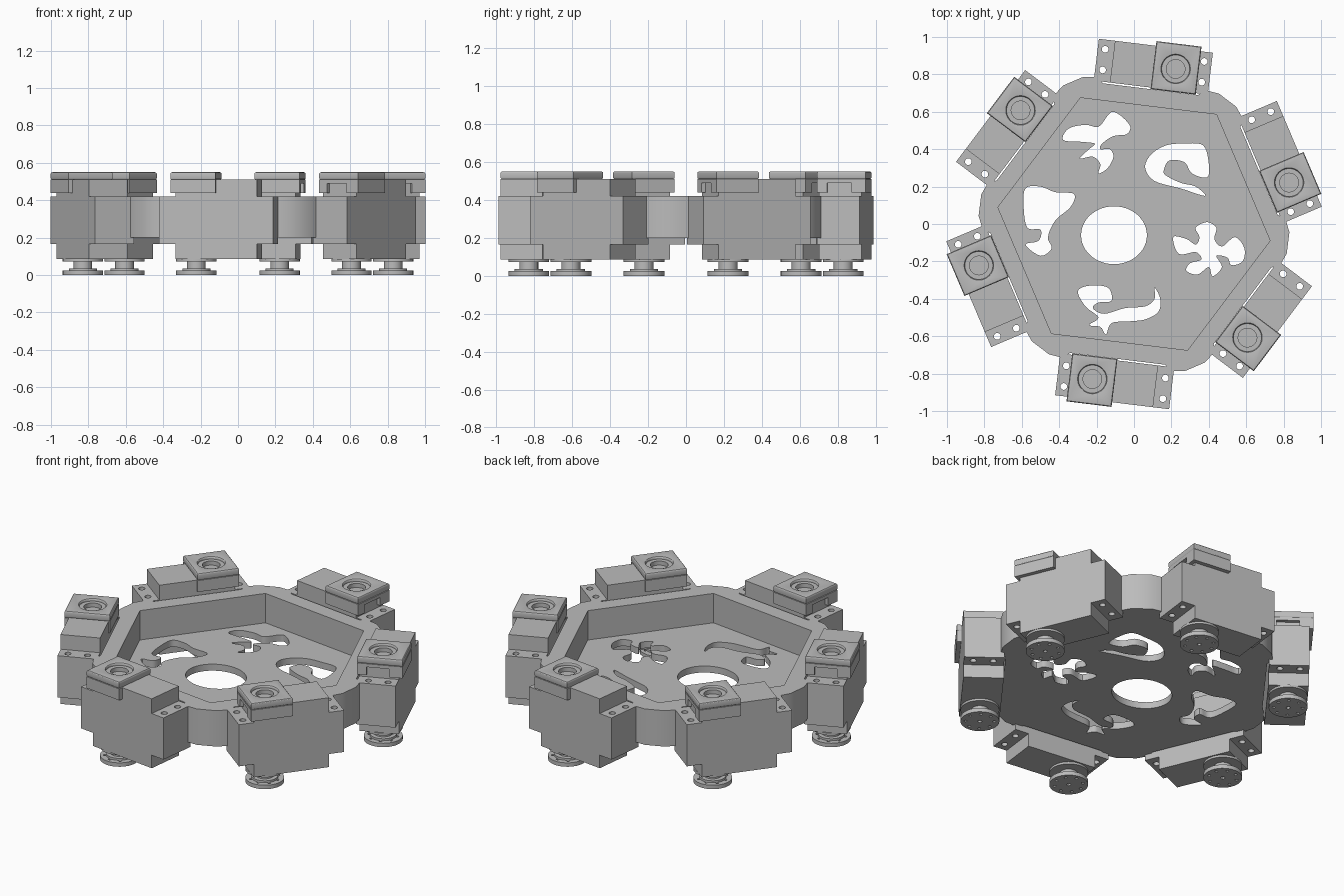
import bpy
import bmesh
from math import cos, sin, radians, tau
from mathutils import Matrix, Vector

default_cube = bpy.data.objects.get("Cube")
if default_cube:
    bpy.data.objects.remove(default_cube)

# One plain grey for the whole frame
grey = bpy.data.materials.new("plain_grey")
grey.use_nodes = True
colour = (0.5, 0.5, 0.5, 1)
grey.diffuse_color = colour
grey.node_tree.nodes["Principled BSDF"].inputs["Base Color"].default_value = colour


def rectangle(left, right, near, far):
    return [(left, near), (right, near), (right, far), (left, far)]


def circle(x, y, radius, sides=32, squash=1.0):
    angles = [tau * i / sides for i in range(sides)]
    return [(x + radius * cos(a), y + radius * squash * sin(a)) for a in angles]


def smooth_loop(points, steps=5):
    """Closed smooth outline through points given in hundredths."""
    pts = [Vector(p) / 100 for p in points]
    count, loop = len(pts), []
    for i in range(count):
        a, b, c, d = (pts[(i + k) % count] for k in (-1, 0, 1, 2))
        for s in range(steps):
            t = s / steps
            loop.append(b + (c - a) * t / 2 + (a * 2 - b * 5 + c * 4 - d) * t**2 / 2
                        + (b * 3 - a - c * 3 + d) * t**3 / 2)
    return loop


def slab(name, loops, bottom, top, bevel=0.0, turn=None):
    """Mesh of a filled outline, with inner loops as holes, raised bottom to top."""
    curve = bpy.data.curves.new(name, "CURVE")
    curve.dimensions = "2D"
    curve.fill_mode = "BOTH"
    curve.extrude = (top - bottom) / 2 - bevel
    curve.bevel_depth = bevel
    curve.bevel_resolution = 2
    curve.offset = -bevel
    for loop in loops:
        spline = curve.splines.new("POLY")
        spline.points.add(len(loop) - 1)
        for point, xy in zip(spline.points, loop):
            point.co = (xy[0], xy[1], 0, 1)
        spline.use_cyclic_u = True
    temp = bpy.data.objects.new(name, curve)
    bpy.context.collection.objects.link(temp)
    graph = bpy.context.evaluated_depsgraph_get()
    mesh = bpy.data.meshes.new_from_object(temp.evaluated_get(graph))
    bpy.data.objects.remove(temp)
    bpy.data.curves.remove(curve)
    mesh.transform(Matrix.Translation((0, 0, (bottom + top) / 2)))
    if turn:
        mesh.transform(turn)
    bm = bmesh.new()
    bm.from_mesh(mesh)
    bmesh.ops.remove_doubles(bm, verts=bm.verts, dist=0.00005)
    bmesh.ops.recalc_face_normals(bm, faces=bm.faces)
    bm.to_mesh(mesh)
    bm.free()
    mesh.shade_smooth()
    mesh.set_sharp_from_angle(angle=radians(30))
    mesh.materials.clear()
    mesh.materials.append(grey)
    mesh.name = name
    return mesh


def place(name, mesh, angle=0.0):
    obj = bpy.data.objects.new(name, mesh)
    obj.rotation_euler.z = angle
    bpy.context.collection.objects.link(obj)


# Chassis: six-sided tray with bowed corners between the servo bays
def polar(radius, degrees):
    return (radius * cos(radians(degrees)), radius * sin(radians(degrees)))


corners = [53 + 60 * k for k in range(6)]
corner_shape = [(-10.6, 0.77), (-9, 0.81), (-4, 0.832), (4, 0.832), (9, 0.81), (10.6, 0.77)]
outline = [polar(r, c + d) for c in corners for d, r in corner_shape]
inner_hexagon = [polar(0.733, c) for c in corners]
place("chassis_rim", slab("chassis_rim", [outline, inner_hexagon], 0.2, 0.42))

# Decorative cutouts through the tray floor
back_left_cutout = smooth_loop([
    (-38, 45), (-35, 51), (-26, 53), (-19, 52), (-14, 58), (-11, 60), (-6, 57), (-2, 52),
    (-4, 48), (-11, 47), (-17, 43), (-18, 40), (-13, 40), (-11, 36), (-14, 30), (-19, 27),
    (-18, 32), (-22, 36), (-29, 35), (-24, 40), (-21, 43), (-29, 44)])
back_right_cutout = smooth_loop([
    (39, 25), (40, 32), (37, 42), (27, 43), (17, 42), (9, 37), (6, 30), (11, 23), (25, 19),
    (38, 15), (33, 20), (25, 22), (17, 26), (16, 29), (19, 34), (27, 33), (31, 27)])
right_cutout = smooth_loop([
    (21, -7), (28, -8), (33, -11), (35, -7), (33, -2), (39, 1), (44, -2), (43, -8),
    (47, -12), (54, -7), (59, -13), (58, -20), (52, -22), (50, -18), (44, -17), (47, -23),
    (42, -28), (40, -23), (34, -27), (28, -25), (30, -21), (36, -19), (33, -15), (24, -16)])
front_cutout = smooth_loop([
    (-30, -36), (-24, -33), (-14, -34), (-12, -41), (-19, -42), (-22, -45), (-16, -48),
    (-5, -45), (6, -44), (11, -40), (11, -34), (14, -40), (13, -47), (6, -51), (-2, -52),
    (-12, -53), (-15, -59), (-18, -55), (-24, -54), (-19, -50), (-26, -44)])
left_cutout = smooth_loop([
    (-58, 19), (-50, 20), (-42, 17), (-32, 16), (-34, 9), (-42, 2), (-46, -7), (-44, -13),
    (-50, -17), (-58, -11), (-51, -9), (-50, -3), (-57, -2), (-59, 9)])
centre_hole = circle(-0.107, -0.06, 0.176, 48, 0.88)
floor_loops = [inner_hexagon, centre_hole, back_left_cutout, back_right_cutout,
               right_cutout, front_cutout, left_cutout]
place("chassis_floor", slab("chassis_floor", floor_loops, 0.2, 0.24))

# Servo parts, shaped for the back bay: x runs along the bay, y points outward
near, far = 0.735, 0.96
axis = (0.12, 0.85)
cap_near, cap_far, cap_end = 0.727, 0.985, 0.243
body_half = 0.22


def ear(left, right, hole_x):
    holes = [circle(hole_x, y, 0.018, 16) for y in (0.797, 0.908)]
    return [rectangle(left, right, near, far)] + holes


# Cap skirt is a notched profile swept along the bay
skirt = [(cap_near, 0.44), (0.78, 0.44), (0.78, 0.49), (0.908, 0.49), (0.908, 0.44),
         (cap_far, 0.44), (cap_far, 0.51), (cap_near, 0.51)]
sweep_along_bay = Matrix(((0, 0, 1, 0), (1, 0, 0, 0), (0, 1, 0, 0), (0, 0, 0, 1)))
bolt_holes = [circle(axis[0] + 0.08 * cos(tau * i / 8), axis[1] + 0.08 * sin(tau * i / 8),
                     0.009, 8) for i in range(8)]

servo_parts = [
    slab("servo_body", [rectangle(-body_half, body_half, near, far)], 0.085, 0.51),
    slab("servo_left_ear", ear(-0.307, -body_half, -0.267), 0.165, 0.42),
    slab("servo_right_ear", ear(body_half, 0.307, 0.267), 0.165, 0.42),
    slab("cap_skirt", [skirt], 0, cap_end, turn=sweep_along_bay),
    slab("cap_top", [rectangle(0, cap_end, cap_near, cap_far), circle(*axis, 0.075)],
         0.51, 0.55, bevel=0.008),
    slab("cap_bearing_ring", [circle(*axis, 0.076), circle(*axis, 0.05)], 0.505, 0.535),
    slab("output_flange", [circle(*axis, 0.108)], 0.072, 0.086),
    slab("output_shaft", [circle(*axis, 0.05)], 0.03, 0.075),
    slab("horn_hub", [circle(*axis, 0.075)], 0.02, 0.036),
    slab("horn_disc", [circle(*axis, 0.108), circle(*axis, 0.012, 12)] + bolt_holes, 0, 0.024),
]
for k in range(6):
    for mesh in servo_parts:
        place(f"{mesh.name}_{k + 1}", mesh, radians(60 * k - 7))
